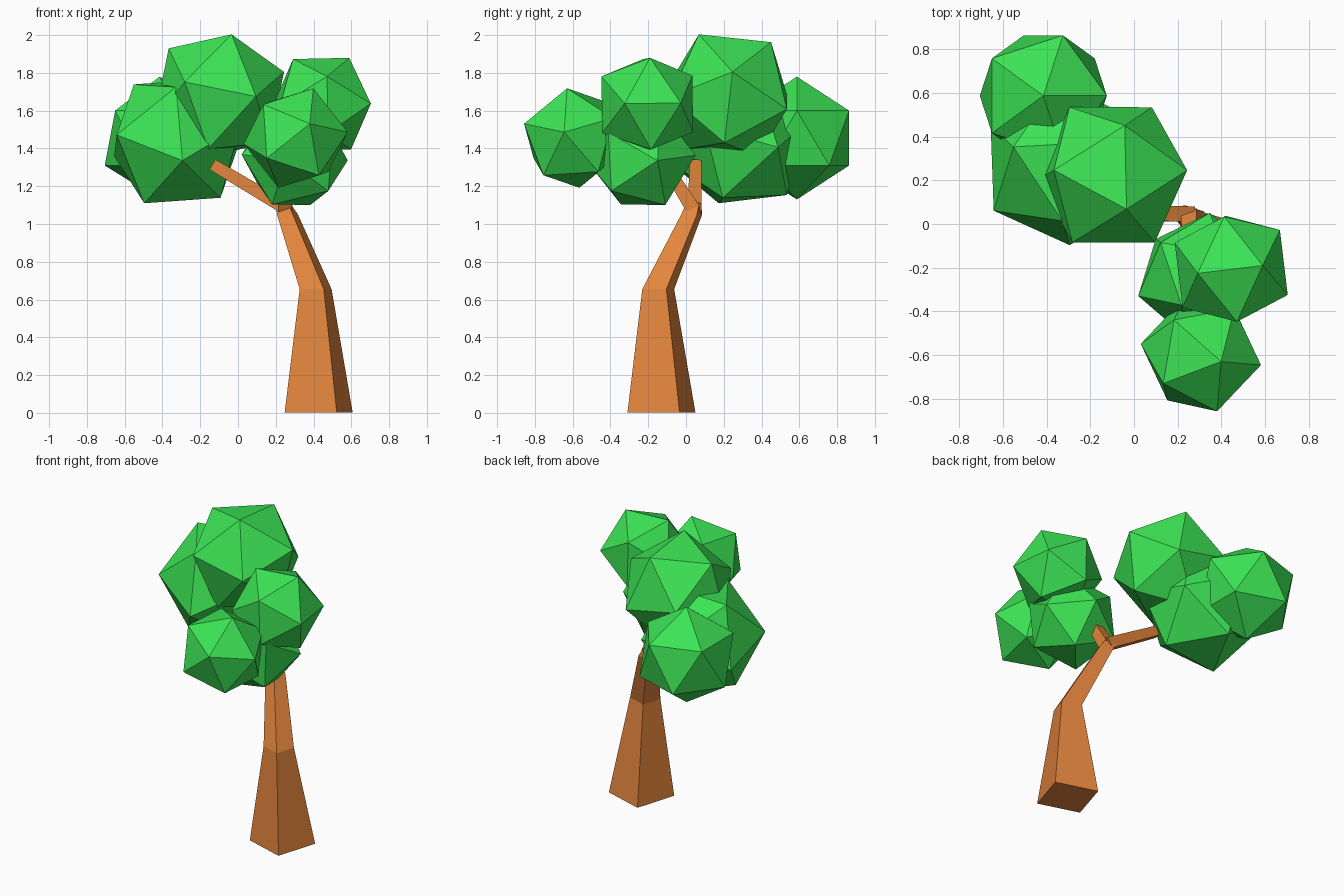
import bpy, bmesh
from math import sin, cos, radians
from mathutils import Vector, Matrix

if "Cube" in bpy.data.objects:
    bpy.data.objects.remove(bpy.data.objects["Cube"])


def material(name, rgb):
    m = bpy.data.materials.new(name)
    m.diffuse_color = (*rgb, 1)
    m.use_nodes = True
    m.node_tree.nodes["Principled BSDF"].inputs["Base Color"].default_value = m.diffuse_color
    return m


BARK = material("bark", (0.77, 0.235, 0.046))
LEAF = material("leaf", (0.045, 0.77, 0.09))


def finish(bm, name, mat):
    bmesh.ops.recalc_face_normals(bm, faces=bm.faces)
    mesh = bpy.data.meshes.new(name)
    bm.to_mesh(mesh)
    bm.free()
    mesh.materials.append(mat)
    bpy.context.collection.objects.link(bpy.data.objects.new(name, mesh))


def loft(name, rings):
    """Square tube; each ring is (centre, half-side u, half-side v)."""
    bm = bmesh.new()
    loops = []
    for c, u, v in rings:
        loops.append([bm.verts.new(c + i * u + j * v)
                      for i, j in ((-1, -1), (1, -1), (1, 1), (-1, 1))])
    for lo, hi in zip(loops, loops[1:]):
        for k in range(4):
            bm.faces.new((lo[k], lo[(k + 1) % 4], hi[(k + 1) % 4], hi[k]))
    bm.faces.new(loops[0][::-1])
    bm.faces.new(loops[-1])
    finish(bm, name, BARK)


def flat_ring(x, y, z, side, deg):
    a, h = radians(deg), side / 2
    return (Vector((x, y, z)), Vector((cos(a), sin(a), 0)) * h,
            Vector((-sin(a), cos(a), 0)) * h)


def branch(name, start, end, side0, side1, across):
    p, q, u = Vector(start), Vector(end), Vector(across)
    v = (q - p).normalized().cross(u)
    loft(name, [(p, u * side0 / 2, v * side0 / 2), (q, u * side1 / 2, v * side1 / 2)])


def foliage(name, centre, radius, tip, neighbour):
    """Icosahedron turned so one corner points at tip, the next at neighbour."""
    c = Vector(centre)
    z = (Vector(tip) - c).normalized()
    x = Vector(neighbour) - c
    x = (x - z * x.dot(z)).normalized()
    rot = Matrix((x, z.cross(x), z)).transposed().to_4x4()
    bm = bmesh.new()
    bmesh.ops.create_icosphere(bm, subdivisions=1, radius=radius,
                               matrix=Matrix.Translation(c) @ rot)
    finish(bm, name, LEAF)


# Leaning trunk and its two branches
loft("trunk", [flat_ring(0.427, -0.13, 0.003, 0.288, -17),
               flat_ring(0.411, -0.147, 0.655, 0.134, -18),
               flat_ring(0.262, 0.03, 1.05, 0.088, -18),
               flat_ring(0.24, 0.04, 1.105, 0.07, -10)])
branch("left_branch", (0.26, 0.045, 1.08), (-0.135, 0.052, 1.315), 0.072, 0.062, (0, 1, 0))
branch("front_branch", (0.25, 0.04, 1.075), (0.25, -0.09, 1.285), 0.075, 0.06, (1, 0, 0))

# Foliage clusters
foliage("foliage_top", (-0.1, 0.225, 1.68), 0.366, (-0.035, 0.07, 2.0), (-0.355, 0.235, 1.945))
foliage("foliage_left", (-0.322, 0.274, 1.439), 0.386, (-0.328, 0.015, 1.724), (-0.64, 0.055, 1.48))
foliage("foliage_back", (-0.415, 0.587, 1.455), 0.325, (-0.415, 0.587, 1.78), (-0.125, 0.587, 1.6))
foliage("foliage_front", (0.306, -0.597, 1.455), 0.281, (0.40, -0.63, 1.722), (0.578, -0.645, 1.49))
foliage("foliage_right", (0.445, -0.205, 1.634), 0.285, (0.588, -0.19, 1.878), (0.708, -0.325, 1.643))
foliage("foliage_low", (0.3, -0.24, 1.352), 0.295, (0.385, -0.106, 1.095), (0.578, -0.153, 1.34))
